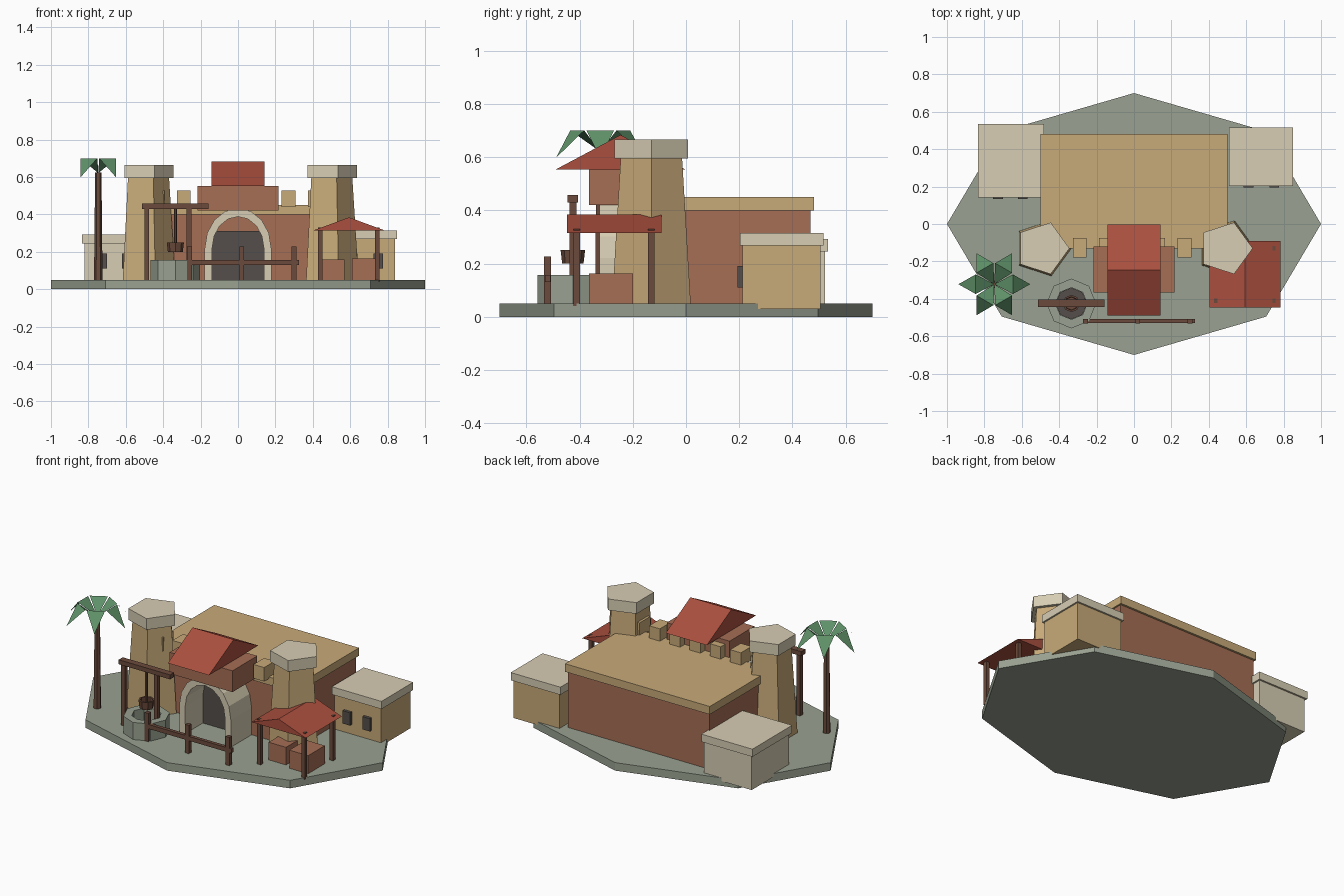
import bpy
from math import cos, sin, pi, radians

if "Cube" in bpy.data.objects:
    bpy.data.objects.remove(bpy.data.objects["Cube"])


def colour(name, hexa):
    m = bpy.data.materials.new(name)
    rgb = [int(hexa[i:i + 2], 16) / 255 for i in (0, 2, 4)]
    m.diffuse_color = [c ** 2.2 for c in rgb] + [1]
    m.use_nodes = True
    m.node_tree.nodes["Principled BSDF"].inputs["Base Color"].default_value = m.diffuse_color
    return m


STONE = colour("stone", "98A090")
TAN = colour("tan", "C6A878")
CREAM = colour("cream", "D6CCB2")
BRICK = colour("brick", "A46E56")
RED = colour("red_tile", "A85040")
WOOD = colour("wood", "6B4C3E")
DARK = colour("dark", "55504C")
GREEN = colour("green", "5F9068")


def mesh(name, verts, faces, mat):
    me = bpy.data.meshes.new(name)
    me.from_pydata(verts, [], faces)
    me.materials.append(mat)
    ob = bpy.data.objects.new(name, me)
    bpy.context.collection.objects.link(ob)
    return ob


def box(name, x0, x1, y0, y1, z0, z1, mat):
    v = [(x, y, z) for z in (z0, z1) for x, y in ((x0, y0), (x1, y0), (x1, y1), (x0, y1))]
    f = [(3, 2, 1, 0), (4, 5, 6, 7)] + [(i, (i + 1) % 4, (i + 1) % 4 + 4, i + 4) for i in range(4)]
    return mesh(name, v, f, mat)


def lathe(name, x, y, n, rings, mat, sy=1.0):
    """Flat-sided solid of revolution from (radius, z) rings, bottom to top."""
    v = [(x + r * cos(2 * pi * i / n), y + sy * r * sin(2 * pi * i / n), z)
         for r, z in rings for i in range(n)]
    f = [(k * n + i, k * n + (i + 1) % n, (k + 1) * n + (i + 1) % n, (k + 1) * n + i)
         for k in range(len(rings) - 1) for i in range(n)]
    f += [tuple(reversed(range(n))), tuple(range((len(rings) - 1) * n, len(rings) * n))]
    return mesh(name, v, f, mat)


def gable(name, x0, x1, y0, y1, z0, z1, along_x, mat):
    xm, ym = (x0 + x1) / 2, (y0 + y1) / 2
    v = [(x0, y0, z0), (x1, y0, z0), (x1, y1, z0), (x0, y1, z0)]
    if along_x:
        v += [(x0, ym, z1), (x1, ym, z1)]
        f = [(3, 2, 1, 0), (0, 1, 5, 4), (2, 3, 4, 5), (0, 4, 3), (1, 2, 5)]
    else:
        v += [(xm, y0, z1), (xm, y1, z1)]
        f = [(3, 2, 1, 0), (1, 2, 5, 4), (3, 0, 4, 5), (0, 1, 4), (2, 3, 5)]
    return mesh(name, v, f, mat)


# Ground slab
lathe("ground_slab", 0, 0, 8, [(1, 0), (1, 0.05)], STONE, 0.7)

# Main hall with flat roof and battlements
box("hall_walls", -0.49, 0.49, -0.12, 0.467, 0.04, 0.40, BRICK)
box("hall_roof", -0.5, 0.5, -0.132, 0.48, 0.40, 0.45, TAN)
for i in range(7):
    x = -0.43 + 0.14 * i
    box("battlement", x - 0.037, x + 0.037, -0.18, -0.075, 0.44, 0.527, TAN)

# Pentagonal towers
for x in (-0.49, 0.49):
    lathe("tower", x, -0.13, 5, [(0.156, 0.04), (0.121, 0.6)], TAN)
    lathe("tower_cap", x, -0.13, 5, [(0.145, 0.595), (0.145, 0.665)], CREAM)

# Gatehouse block, roof, arch and door
box("gatehouse", -0.217, 0.217, -0.365, -0.12, 0.42, 0.553, BRICK)
gable("gatehouse_roof", -0.142, 0.142, -0.49, -0.002, 0.553, 0.683, True, RED)
box("gate_door", -0.138, 0.138, -0.15, -0.11, 0.05, 0.31, DARK)
N = 8


def arch_line(w, h, y):
    arc = [(w * cos(pi * i / N), y, 0.22 + h * sin(pi * i / N)) for i in range(N + 1)]
    return [(w, y, 0.04)] + arc + [(-w, y, 0.04)]


lines = [arch_line(0.178, 0.213, -0.325), arch_line(0.178, 0.213, -0.115),
         arch_line(0.138, 0.168, -0.115), arch_line(0.138, 0.168, -0.325)]
M = N + 3
faces = [(a * M + i, b * M + i, b * M + i + 1, a * M + i + 1)
         for a, b in ((0, 1), (1, 2), (2, 3), (3, 0)) for i in range(M - 1)]
faces += [(3 * M, 2 * M, M, 0), (M - 1, 2 * M - 1, 3 * M - 1, 4 * M - 1)]
mesh("gate_arch", sum(lines, []), faces, CREAM)

# Side houses with front windows
for side, x0, x1, y0, y1, top, mat, wins in (
        ("left", -0.82, -0.49, 0.152, 0.523, 0.245, CREAM, (-0.727, -0.595)),
        ("right", 0.52, 0.84, 0.212, 0.505, 0.267, TAN, (0.612, 0.75))):
    box(side + "_house", x0, x1, y0, y1, 0.03, top, mat)
    box(side + "_house_roof", x0 - 0.013, x1 + 0.01, y0 - 0.01, y1 + 0.011, top, top + 0.048, CREAM)
    for x in wins:
        box(side + "_window", x - 0.026, x + 0.026, y0 - 0.018, y0 + 0.01, 0.11, 0.19, DARK)

# Well with frame and hanging bucket
WX, WY = -0.335, -0.425
lathe("well_ring", WX, WY, 8, [(0.133, 0.04), (0.133, 0.157), (0.085, 0.157), (0.085, 0.06)], STONE)
lathe("well_water", WX, WY, 8, [(0.084, 0.055), (0.084, 0.075)], DARK)
for x in (-0.488, -0.262):
    box("well_post", x - 0.013, x + 0.013, WY - 0.013, WY + 0.013, 0.04, 0.435, WOOD)
box("well_beam", -0.513, -0.158, WY - 0.02, WY + 0.02, 0.43, 0.458, WOOD)
lathe("well_rope", WX, WY, 6, [(0.008, 0.22), (0.008, 0.44)], WOOD)
lathe("bucket", WX, WY, 8, [(0.04, 0.2), (0.046, 0.25), (0.036, 0.25), (0.034, 0.215)], WOOD)

# Fence
box("fence_rail", -0.28, 0.325, -0.53, -0.508, 0.13, 0.157, WOOD)
for x in (-0.26, 0.02, 0.30):
    box("fence_post", x - 0.013, x + 0.013, -0.533, -0.507, 0.04, 0.227, WOOD)

# Market stall with crates
gable("stall_roof", 0.405, 0.782, -0.447, -0.092, 0.315, 0.384, False, RED)
for x in (0.44, 0.745):
    for y in (-0.41, -0.13):
        box("stall_post", x - 0.012, x + 0.012, y - 0.012, y + 0.012, 0.04, 0.33, WOOD)
box("left_crate", 0.45, 0.57, -0.34, -0.21, 0.045, 0.16, BRICK)
box("right_crate", 0.61, 0.74, -0.365, -0.2, 0.045, 0.163, BRICK)

# Palm: tapered trunk and six folded fronds
PX, PY = -0.747, -0.322
lathe("palm_trunk", PX, PY, 6, [(0.023, 0.03), (0.017, 0.625)], WOOD)
for k in range(6):
    a = radians(60 * k)
    pts = [(0, 0, 0.62), (0.1, -0.052, 0.7), (0.192, 0, 0.597), (0.1, 0.052, 0.7)]
    v = [(PX + r * cos(a) - s * sin(a), PY + r * sin(a) + s * cos(a), z) for r, s, z in pts]
    mesh("palm_frond", v, [(0, 1, 3), (1, 2, 3)], GREEN)
